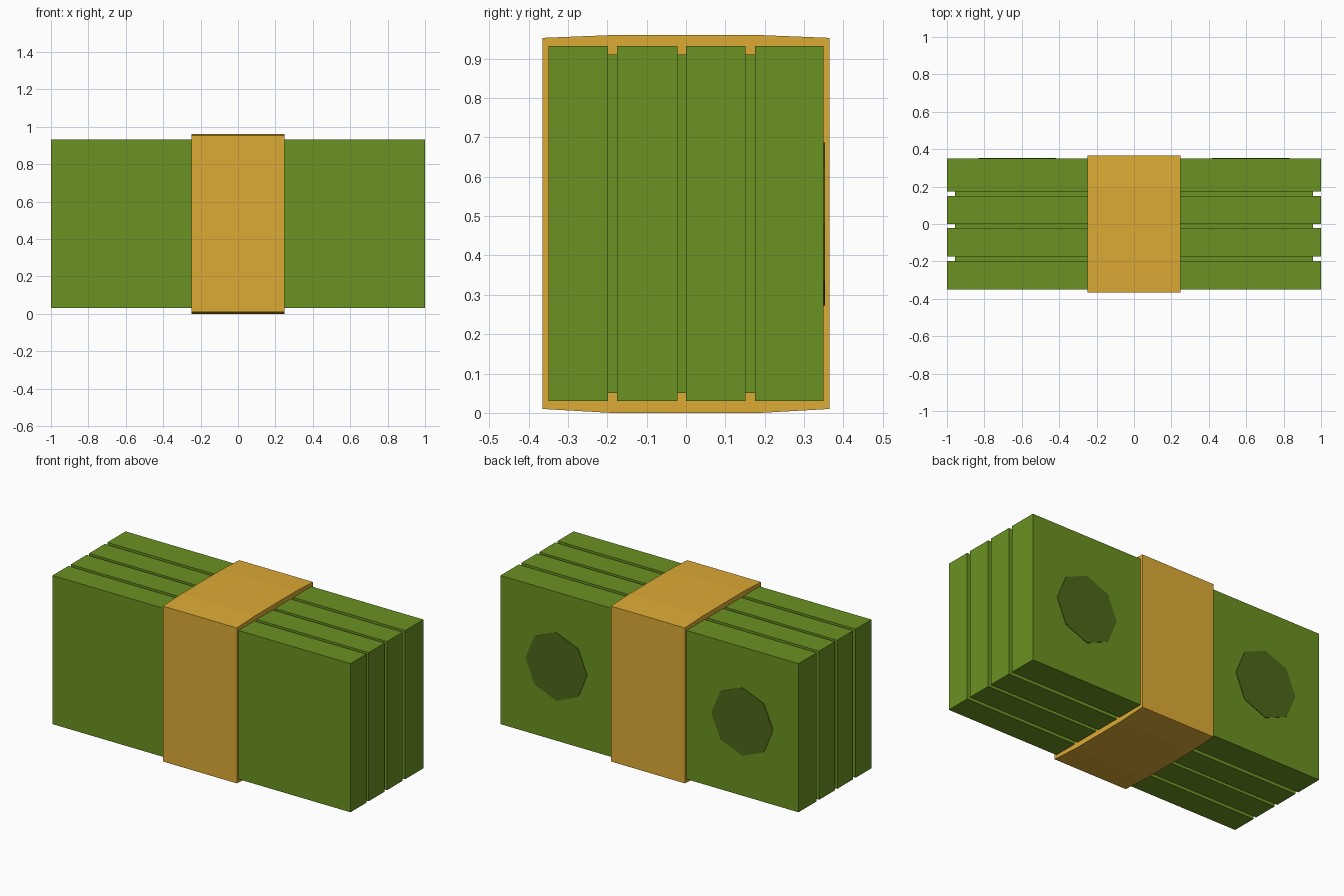
import bpy, bmesh, math
from mathutils import Matrix, Vector

if "Cube" in bpy.data.objects:
    bpy.data.objects.remove(bpy.data.objects["Cube"])


def material(name, rgb):
    m = bpy.data.materials.new(name)
    m.diffuse_color = (*rgb, 1)
    m.use_nodes = True
    m.node_tree.nodes["Principled BSDF"].inputs["Base Color"].default_value = m.diffuse_color
    return m


GREEN = material("note_green", (0.144, 0.287, 0.015))
DARK = material("dark_green", (0.075, 0.138, 0.01))
GOLD = material("band_gold", (0.73, 0.41, 0.036))


def finish(bm, name, mat):
    bmesh.ops.recalc_face_normals(bm, faces=bm.faces[:])
    mesh = bpy.data.meshes.new(name)
    bm.to_mesh(mesh)
    bm.free()
    mesh.materials.append(mat)
    obj = bpy.data.objects.new(name, mesh)
    bpy.context.collection.objects.link(obj)
    return obj


def box(name, half_x, y0, y1, z0, z1, mat):
    bm = bmesh.new()
    size = (2 * half_x, y1 - y0, z1 - z0)
    centre = (0, (y0 + y1) / 2, (z0 + z1) / 2)
    bmesh.ops.create_cube(bm, size=1, matrix=Matrix.Translation(centre) @ Matrix.Diagonal((*size, 1)))
    return finish(bm, name, mat)


# Four bundles of notes, with recessed fillers in the gaps between them
slabs = [(-0.35, -0.198), (-0.175, -0.022), (0.0, 0.151), (0.175, 0.35)]
for i, (y0, y1) in enumerate(slabs):
    box(f"note_bundle_{i + 1}", 1.0, y0, y1, 0.03, 0.932, GREEN)
for i in range(3):
    box(f"gap_filler_{i + 1}", 0.957, slabs[i][1], slabs[i + 1][0], 0.051, 0.911, GREEN)

# Paper band: slightly crowned profile in YZ, extruded along X
half = [(0.365, 0.01), (0.19, 0.0)]
top = [(0.19, 0.96), (0.365, 0.953)]
right = half[::-1] + top[::-1]
profile = right + [(-y, z) for y, z in reversed(right)]
bm = bmesh.new()
face = bm.faces.new([bm.verts.new((-0.248, y, z)) for y, z in profile])
ext = bmesh.ops.extrude_face_region(bm, geom=[face])
verts = [g for g in ext["geom"] if isinstance(g, bmesh.types.BMVert)]
bmesh.ops.translate(bm, verts=verts, vec=Vector((0.496, 0, 0)))
finish(bm, "paper_band", GOLD)

# Two thin octagonal seals on the back face
for side, x in (("left", -0.624), ("right", 0.624)):
    bm = bmesh.new()
    place = Matrix.Translation((x, 0.35, 0.48)) @ Matrix.Rotation(math.pi / 2, 4, 'X')
    bmesh.ops.create_cone(bm, cap_ends=True, segments=8, radius1=0.207, radius2=0.207,
                          depth=0.006, matrix=place)
    # put a corner on the horizontal axis whatever the start angle
    v = bm.verts[:][0].co
    turn = math.atan2(v.z - 0.48, v.x - x)
    bmesh.ops.rotate(bm, verts=bm.verts[:], cent=(x, 0.35, 0.48),
                     matrix=Matrix.Rotation(turn, 3, 'Y'))
    finish(bm, f"seal_{side}", DARK)
